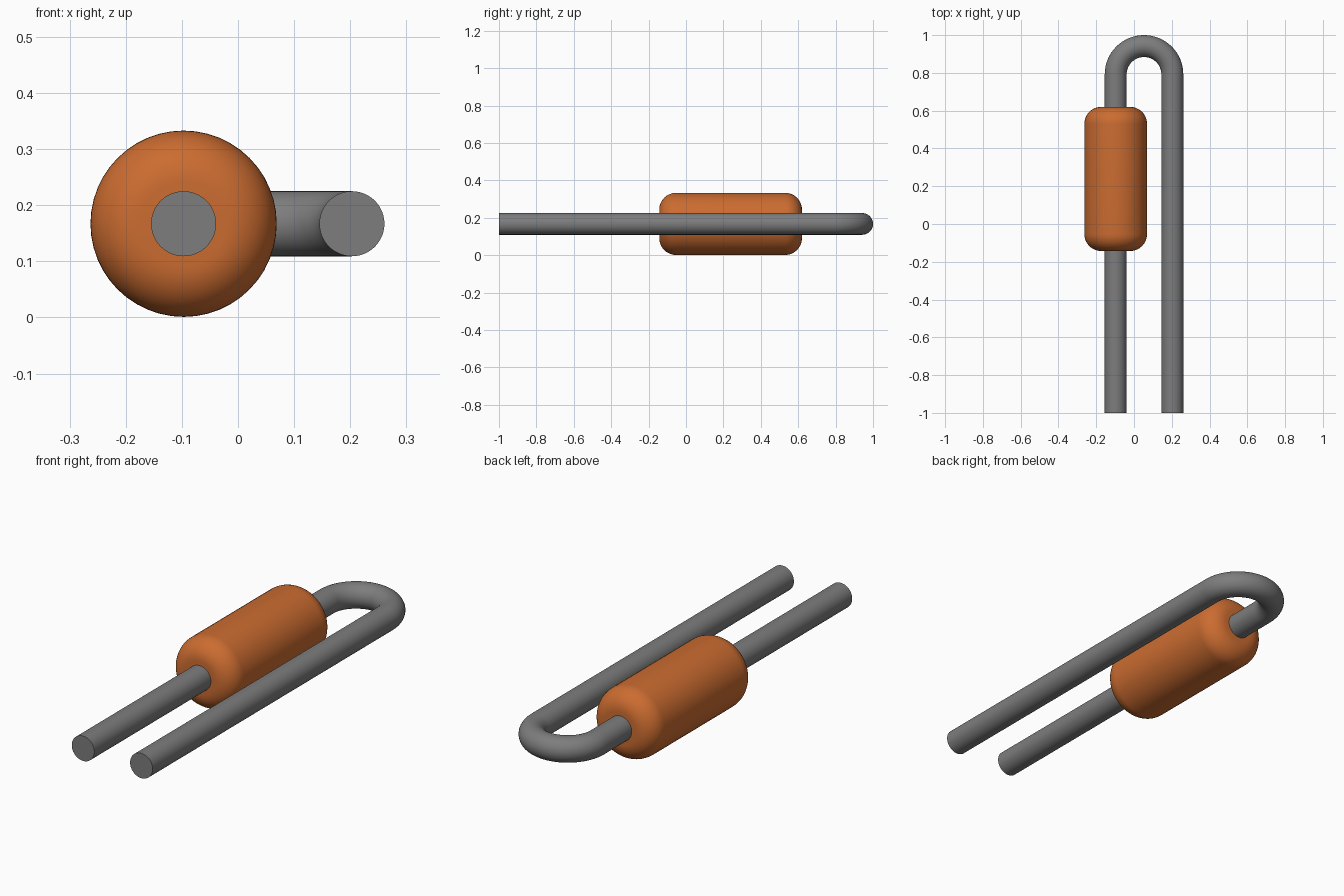
import bpy, bmesh, math
from mathutils import Vector

cube = bpy.data.objects.get("Cube")
if cube:
    bpy.data.objects.remove(cube, do_unlink=True)

AXIS_Z = 0.167                      # height of the shared centre line
LEAD_X, RETURN_X = -0.097, 0.203    # the two straight wire runs
WIRE_R, BODY_R, FILLET = 0.058, 0.166, 0.09
BODY_Y0, BODY_Y1 = -0.143, 0.62
SIDES = 48


def material(name, rgb):
    m = bpy.data.materials.new(name)
    m.use_nodes = True
    m.diffuse_color = (*rgb, 1)
    m.node_tree.nodes["Principled BSDF"].inputs["Base Color"].default_value = (*rgb, 1)
    return m


def tube(name, stations, mat):
    """Skin circles along a path; each station is (centre, sideways axis, radius)."""
    bm = bmesh.new()
    rings = []
    for centre, side, r in stations:
        ring = []
        for i in range(SIDES):
            a = 2 * math.pi * i / SIDES
            ring.append(bm.verts.new(centre + side * (r * math.cos(a))
                                     + Vector((0, 0, r * math.sin(a)))))
        rings.append(ring)
    for a, b in zip(rings, rings[1:]):
        for i in range(SIDES):
            j = (i + 1) % SIDES
            bm.faces.new((a[i], a[j], b[j], b[i]))
    bm.faces.new(rings[0])
    bm.faces.new(rings[-1])
    bmesh.ops.recalc_face_normals(bm, faces=bm.faces)
    mesh = bpy.data.meshes.new(name)
    bm.to_mesh(mesh)
    bm.free()
    mesh.materials.append(mat)
    ob = bpy.data.objects.new(name, mesh)
    bpy.context.collection.objects.link(ob)
    bpy.ops.object.select_all(action='DESELECT')
    ob.select_set(True)
    bpy.context.view_layer.objects.active = ob
    bpy.ops.object.shade_smooth_by_angle(angle=math.radians(35))
    return ob


orange = material("orange_coating", (0.60, 0.15, 0.03))
grey = material("grey_metal", (0.205, 0.205, 0.205))

# Wire: straight lead, half-circle bend, straight return
bend_r = (RETURN_X - LEAD_X) / 2
bend = Vector(((RETURN_X + LEAD_X) / 2, 1 - bend_r - WIRE_R, AXIS_Z))
X = Vector((1, 0, 0))
path = [(Vector((LEAD_X, -1, AXIS_Z)), -X, WIRE_R)]
for i in range(33):
    a = math.pi * (1 - i / 32)
    out = Vector((math.cos(a), math.sin(a), 0))
    path.append((bend + out * bend_r, out, WIRE_R))
path.append((Vector((RETURN_X, -1, AXIS_Z)), X, WIRE_R))
tube("bent_wire", path, grey)

# Body: cylinder with rounded ends
half = []
for i in range(13):
    a = math.pi / 2 * i / 12
    half.append((FILLET * (1 - math.cos(a)), BODY_R - FILLET + FILLET * math.sin(a)))
profile = [(BODY_Y0 + d, r) for d, r in half] + [(BODY_Y1 - d, r) for d, r in reversed(half)]
tube("rounded_body", [(Vector((LEAD_X, y, AXIS_Z)), X, r) for y, r in profile], orange)
